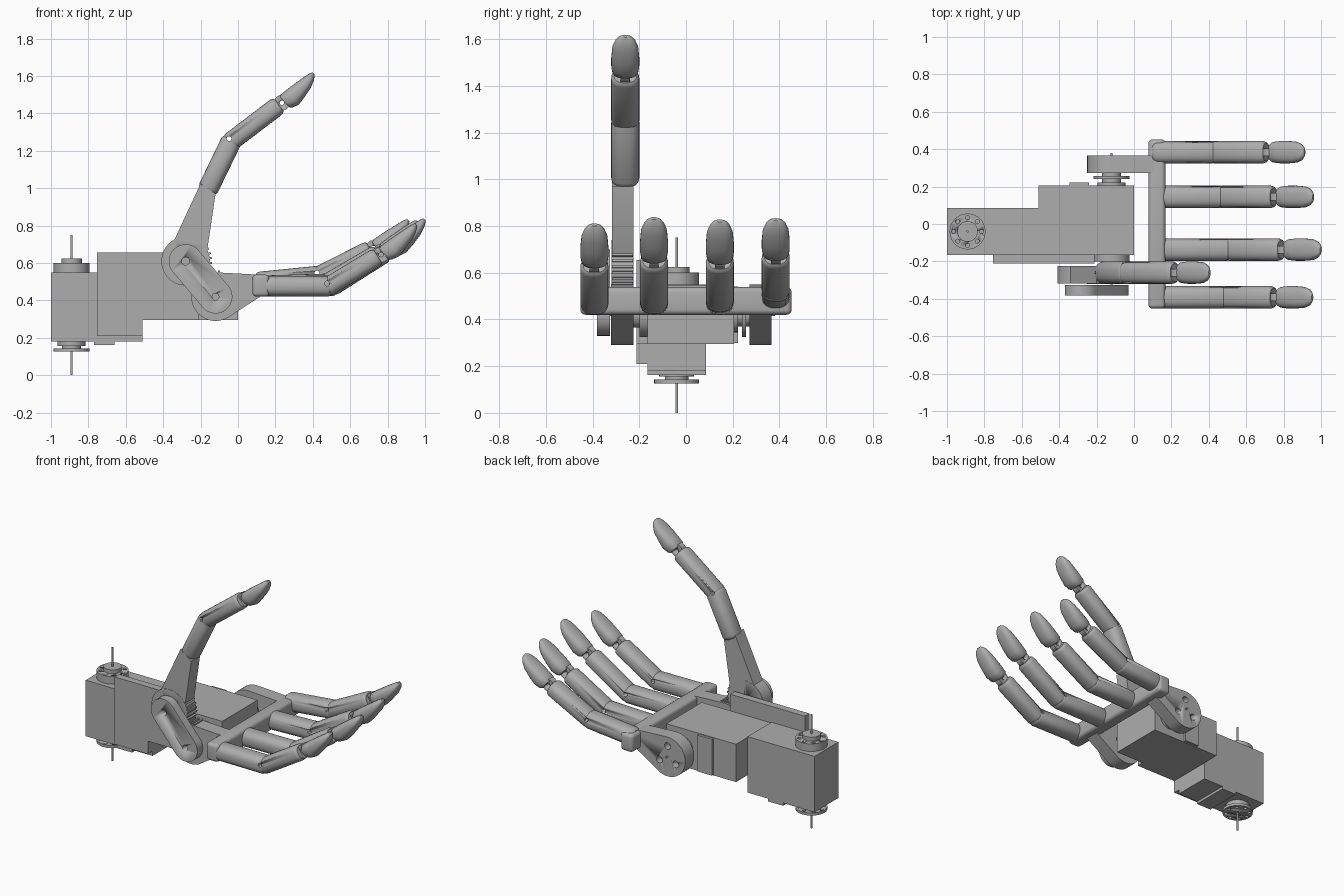
import bpy, bmesh, math
from mathutils import Vector, Matrix
from mathutils.geometry import convex_hull_2d

cube = bpy.data.objects.get("Cube")
if cube:
    bpy.data.objects.remove(cube, do_unlink=True)

grey = bpy.data.materials.new("plain grey")
grey.use_nodes = True
grey.diffuse_color = (0.42, 0.42, 0.42, 1)
grey.node_tree.nodes["Principled BSDF"].inputs["Base Color"].default_value = grey.diffuse_color


def finish(name, bm):
    bmesh.ops.recalc_face_normals(bm, faces=bm.faces)
    mesh = bpy.data.meshes.new(name)
    bm.to_mesh(mesh)
    bm.free()
    mesh.materials.append(grey)
    ob = bpy.data.objects.new(name, mesh)
    bpy.context.collection.objects.link(ob)
    return ob


def activate(ob):
    bpy.ops.object.select_all(action='DESELECT')
    ob.select_set(True)
    bpy.context.view_layer.objects.active = ob


def smooth(ob, angle=35):
    activate(ob)
    bpy.ops.object.shade_smooth_by_angle(angle=math.radians(angle))
    return ob


def box(name, x, y, z, bevel=0):
    bm = bmesh.new()
    bmesh.ops.create_cube(bm, size=1)
    for v in bm.verts:
        for i, (lo, hi) in enumerate((x, y, z)):
            v.co[i] = lo if v.co[i] < 0 else hi
    if bevel:
        bmesh.ops.bevel(bm, geom=bm.edges[:], offset=bevel, segments=4, profile=0.5, affect='EDGES')
    ob = finish(name, bm)
    return smooth(ob) if bevel else ob


def cylinder(name, axis, centre, r, lo, hi, sides=32):
    """Cylinder along 'Z' at (x, y) or along 'Y' at (x, z)."""
    bm = bmesh.new()
    bmesh.ops.create_cone(bm, cap_ends=True, segments=sides, radius1=r, radius2=r, depth=hi - lo)
    a, b, mid = *centre, (lo + hi) / 2
    if axis == 'Y':
        m = Matrix.Translation((a, mid, b)) @ Matrix.Rotation(math.pi / 2, 4, 'X')
    else:
        m = Matrix.Translation((a, b, mid))
    bmesh.ops.transform(bm, matrix=m, verts=bm.verts)
    return smooth(finish(name, bm))


def drill(ob, axis, centre, r, lo, hi):
    """Cut a round hole and discard the cutter."""
    tool = cylinder("hole_cutter", axis, centre, r, lo, hi, 16)
    tool.hide_render = True
    activate(ob)
    mod = ob.modifiers.new("hole", 'BOOLEAN')
    mod.operation, mod.object, mod.solver = 'DIFFERENCE', tool, 'EXACT'
    bpy.ops.object.modifier_apply(modifier=mod.name)
    bpy.data.objects.remove(tool, do_unlink=True)


def hull_plate(name, circles, y0, y1):
    """Plate in the xz plane wrapped around circles (x, z, r)."""
    pts = []
    for x, z, r in circles:
        n = 40 if r else 1
        pts += [Vector((x + r * math.cos(math.tau * i / n), z + r * math.sin(math.tau * i / n)))
                for i in range(n)]
    bm = bmesh.new()
    face = bm.faces.new([bm.verts.new((pts[i].x, y0, pts[i].y)) for i in convex_hull_2d(pts)])
    ext = bmesh.ops.extrude_face_region(bm, geom=[face])
    bmesh.ops.translate(bm, vec=(0, y1 - y0, 0),
                        verts=[g for g in ext["geom"] if isinstance(g, bmesh.types.BMVert)])
    if not any(f.normal.y for f in bm.faces if f is face):
        bm.normal_update()
    return smooth(finish(name, bm), 30)


def loft(name, start, end, y, rings, power=2.5, sides=28):
    """Rounded body from start to end (x, z); rings are (u, top, bottom, half width)."""
    d = (Vector(end) - Vector(start)).normalized()
    n = Vector((-d.y, d.x))
    bm = bmesh.new()
    loops = []
    for u, top, bottom, hw in rings:
        loop = []
        for i in range(sides):
            a = math.tau * i / sides
            c, s = math.cos(a), math.sin(a)
            c = math.copysign(abs(c) ** (2 / power), c)
            s = math.copysign(abs(s) ** (2 / power), s)
            p = Vector(start) + d * u + n * ((top + bottom) / 2 + (top - bottom) / 2 * s)
            loop.append(bm.verts.new((p.x, y + hw * c, p.y)))
        loops.append(loop)
    for a, b in zip(loops, loops[1:]):
        for i in range(sides):
            j = (i + 1) % sides
            bm.faces.new((a[i], a[j], b[j], b[i]))
    bm.faces.new(loops[0])
    bm.faces.new(loops[-1])
    return smooth(finish(name, bm), 40)


def segment(name, start, end, y, h=0.053, w=0.06):
    length = (Vector(end) - Vector(start)).length
    shape = ((0, .8), (.008, .93), (.022, 1), (length - .022, 1), (length - .008, .93), (length, .8))
    return loft(name, start, end, y, [(u, h * s, -h * s, w * s) for u, s in shape])


def digit(name, y, base, knuckle, joint, tip):
    """Two rounded segments, joint tongues and a wedge-shaped fingertip."""
    kv, jv = Vector(knuckle), Vector(joint)
    d1, d2 = (kv - Vector(base)).normalized(), (jv - kv).normalized()
    lower = segment(name + "_lower_segment", base, kv + d1 * .015, y, .055)
    upper = segment(name + "_upper_segment", kv - d2 * .02, jv - d2 * .02, y, .051)
    hole = kv + Vector((-d2.y, d2.x)) * .018
    for part in (lower, upper):
        drill(part, 'Y', hole, .013, y - .1, y + .1)
    tongue = cylinder(name + "_joint_tongue", 'Y', joint, .042, y - .02, y + .02)
    drill(tongue, 'Y', joint, .012, y - .1, y + .1)
    length = (Vector(tip) - jv).length
    k = length / .23
    loft(name + "_tip", joint, tip, y, [
        (.012 * k, .03, -.045, .048), (.025 * k, .036, -.058, .056), (.06 * k, .034, -.069, .06),
        (.11 * k, .029, -.06, .06), (.165 * k, .022, -.047, .056), (.2 * k, .017, -.031, .044),
        (.218 * k, .013, -.018, .03), (.228 * k, .006, -.008, .014)])


def teeth(name, cx, cz, mid, count):
    """Row of small gear teeth on a round plate."""
    bm = bmesh.new()
    for i in range(count):
        a = math.radians(mid + (i - (count - 1) / 2) * 11)
        m = (Matrix.Translation((cx, -.272, cz)) @ Matrix.Rotation(-a, 4, 'Y')
             @ Matrix.Translation((.128, 0, 0)) @ Matrix.Diagonal((.026, .09, .011, 1)))
        bmesh.ops.create_cube(bm, size=1, matrix=m)
    finish(name, bm)


# Forearm: wrist motor, palm motor, side wall
box("wrist_motor", (-1, -.51), (-.165, .085), (.18, .55))
box("palm_motor", (-.51, 0), (-.165, .205), (.295, .545))
box("motor_side_boss", (-.345, -.24), (.2, .222), (.3, .54))
box("wrist_motor_foot", (-.77, -.66), (-.165, .085), (.162, .185))
box("side_wall_upper", (-.755, -.21), (-.212, -.164), (.295, .655))
box("side_wall_lower", (-.755, -.51), (-.212, -.164), (.21, .296))

# Wrist axle with its horns
wx, wy = -.89, -.04
cylinder("wrist_axle", 'Z', (wx, wy), .006, 0, .75, 12)
top_horn = cylinder("wrist_top_horn", 'Z', (wx, wy), .096, .549, .6)
cylinder("wrist_top_hub", 'Z', (wx, wy), .055, .599, .625)
cylinder("wrist_bottom_hub", 'Z', (wx, wy), .075, .155, .181)
cylinder("wrist_bottom_spacer", 'Z', (wx, wy), .05, .138, .156)
bottom_horn = cylinder("wrist_bottom_horn", 'Z', (wx, wy), .096, .126, .143)
for i in range(8):
    a = math.tau * i / 8
    spot = (wx + .074 * math.cos(a), wy + .074 * math.sin(a))
    drill(top_horn, 'Z', spot, .011, .57, .7)
    drill(bottom_horn, 'Z', spot, .011, .1, .2)

# Palm axle with its horns
px, pz = -.12, .42
cylinder("palm_axle", 'Y', (px, pz), .006, -.33, .38, 12)
cylinder("palm_left_hub", 'Y', (px, pz), .075, .2, .222)
cylinder("palm_left_spacer", 'Y', (px, pz), .05, .22, .24)
cylinder("palm_left_horn", 'Y', (px, pz), .096, .24, .257)
cylinder("palm_left_cap", 'Y', (px, pz), .05, .255, .278)
cylinder("palm_right_horn", 'Y', (px, pz), .096, -.2, -.16)
cylinder("palm_right_cap", 'Y', (px, pz), .055, -.235, -.195)

# Palm brackets and crossbar
drops = ((px, pz, .13), (.105, .48, .058))
left_bracket = hull_plate("palm_left_bracket", drops, .272, .365)
hull_plate("palm_right_bracket", drops, -.32, -.225)
for i in range(3):
    a = math.radians(90 + 120 * i)
    drill(left_bracket, 'Y', (px + .07 * math.cos(a), pz + .07 * math.sin(a)), .022, .32, .4)
box("palm_crossbar", (.077, .168), (-.452, .452), (.42, .538), .022)

# Thumb base, gear teeth and connecting link
tx, tz = -.28, .61
thumb_disc = hull_plate("thumb_base", ((tx, tz, .13),), -.318, -.224)
hull_plate("thumb_stem", ((-.37, .66, 0), (-.2, .62, 0), (-.305, .73, 0), (-.163, .68, 0),
                          (-.12, .97, 0), (-.2, 1.025, 0)), -.317, -.225)
link = hull_plate("thumb_link", ((tx, tz, .09), (px, pz, .09)), -.382, -.325)
for part in (thumb_disc, link):
    drill(part, 'Y', (tx, tz), .021, -.5, -.21)
drill(link, 'Y', (px, pz), .018, -.5, -.34)
teeth("thumb_gear_teeth", tx, tz, -15, 9)
teeth("palm_gear_teeth", px, pz, 115, 7)

# Fingers and thumb
digit("thumb", -.26, (-.165, .985), (-.037, 1.25), (.235, 1.457), (.405, 1.615))
digit("first_finger", -.392, (.13, .477), (.485, .475), (.765, .645), (.955, .808))
digit("second_finger", -.137, (.13, .475), (.51, .478), (.805, .665), (1, .835))
digit("third_finger", .145, (.13, .478), (.47, .488), (.765, .66), (.96, .825))
digit("fourth_finger", .384, (.1, .497), (.43, .53), (.725, .68), (.913, .83))
